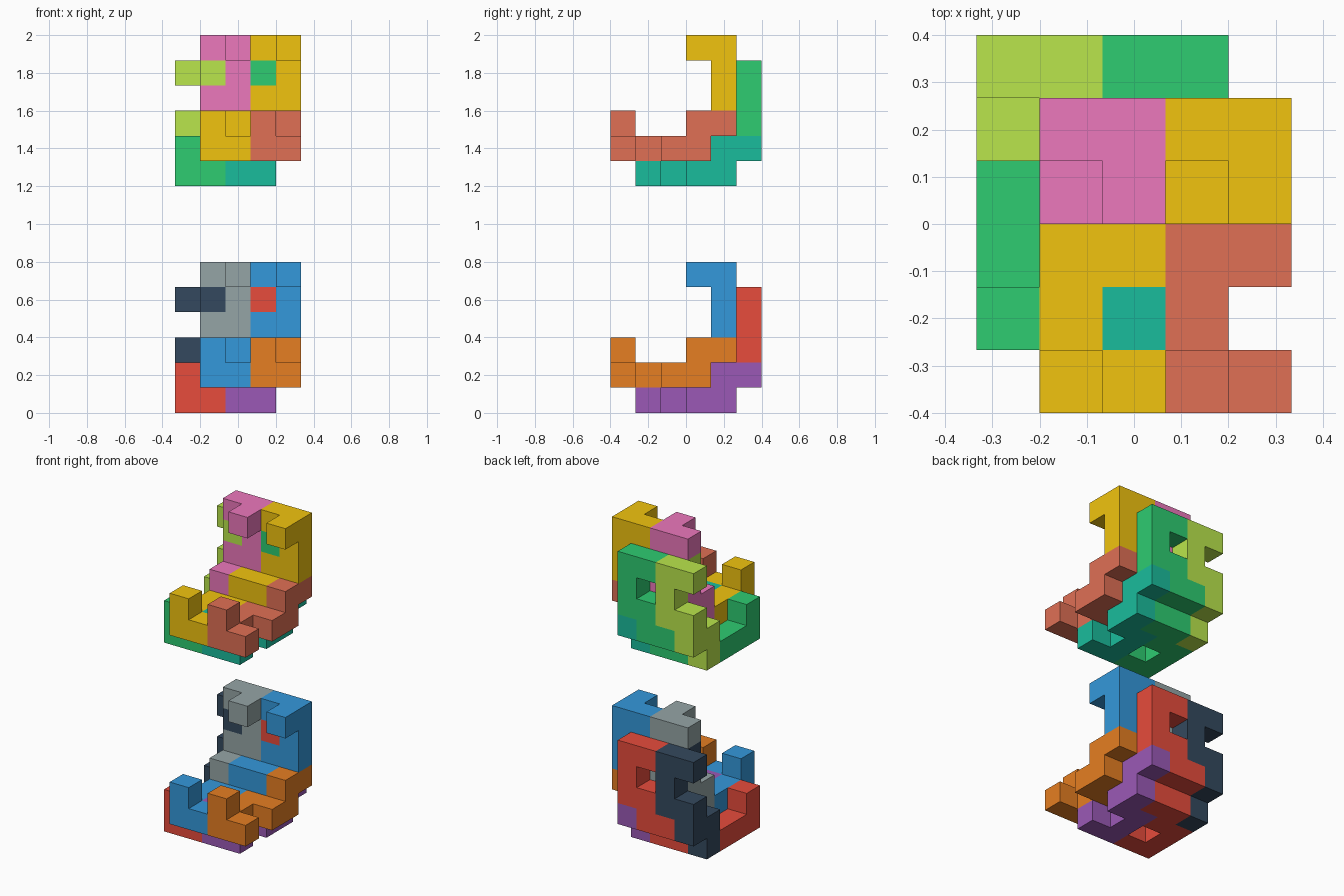
import bpy, bmesh
from mathutils import Vector

if "Cube" in bpy.data.objects:
    bpy.data.objects.remove(bpy.data.objects["Cube"])

U = 2 / 15  # edge of one cube cell

# One L-shaped shell: (y, z) row -> which piece (A, B, C) fills cells x = 0..3
ROWS = {
    (5, 4): "AABB", (5, 3): ".A.B", (5, 2): "AABB", (5, 1): "ABBC",  # back wall
    (4, 1): "ABBC",                                                  # inner corner
    (4, 0): "ABBC", (3, 0): "BBCC", (2, 0): "B.C.", (1, 0): "BBCC",  # floor
    (4, 4): ".A.B", (1, 1): "B.C.",                                  # locking teeth
}
NAMES = {"A": "left_wall_piece", "B": "middle_piece", "C": "floor_piece"}
DIRS = [Vector(d) for d in ((1, 0, 0), (-1, 0, 0), (0, 1, 0), (0, -1, 0), (0, 0, 1), (0, 0, -1))]


def material(name, rgb):
    """Material from an sRGB 0-255 colour."""
    mat = bpy.data.materials.new(name)
    lin = [((c / 255 + 0.055) / 1.055) ** 2.4 for c in rgb]
    mat.diffuse_color = (*lin, 1)
    mat.use_nodes = True
    mat.node_tree.nodes["Principled BSDF"].inputs["Base Color"].default_value = mat.diffuse_color
    return mat


def cube_piece(name, cells, mat):
    """Closed solid made of unit cells, with only its outer faces."""
    bm = bmesh.new()
    for c in cells:
        for d in DIRS:
            if tuple(int(a + b) for a, b in zip(c, d)) in cells:
                continue
            s = Vector((d.y, d.z, d.x))
            t = d.cross(s)
            mid = Vector(c) + Vector((0.5, 0.5, 0.5)) + d / 2
            corners = [mid + (s * i + t * j) / 2 for i, j in ((-1, -1), (1, -1), (1, 1), (-1, 1))]
            bm.faces.new([bm.verts.new(Vector((p.x - 2.5, p.y - 3, p.z)) * U) for p in corners])
    bmesh.ops.remove_doubles(bm, verts=bm.verts, dist=0.001)
    bmesh.ops.dissolve_limit(bm, angle_limit=0.01, verts=bm.verts, edges=bm.edges)
    mesh = bpy.data.meshes.new(name)
    bm.to_mesh(mesh)
    bm.free()
    mesh.materials.append(mat)
    bpy.context.collection.objects.link(bpy.data.objects.new(name, mesh))


# Colours per assembly: outer shell, then the inner shell nested one cell in
ASSEMBLIES = [
    ("lower", 0, [
        {"A": (52, 73, 94), "B": (231, 76, 60), "C": (155, 89, 182)},
        {"A": (149, 165, 166), "B": (52, 152, 219), "C": (230, 126, 34)}]),
    ("upper", 9, [
        {"A": (186, 230, 76), "B": (46, 204, 113), "C": (26, 188, 156)},
        {"A": (236, 120, 188), "B": (241, 196, 15), "C": (224, 112, 85)}]),
]

for level, lift, shells in ASSEMBLIES:
    for k, colours in enumerate(shells):
        for key, rgb in colours.items():
            cells = {(x + k, y - k, z + k + lift)
                     for (y, z), row in ROWS.items()
                     for x, ch in enumerate(row) if ch == key}
            name = f"{level}_{('outer', 'inner')[k]}_{NAMES[key]}"
            cube_piece(name, cells, material(name + "_colour", rgb))
